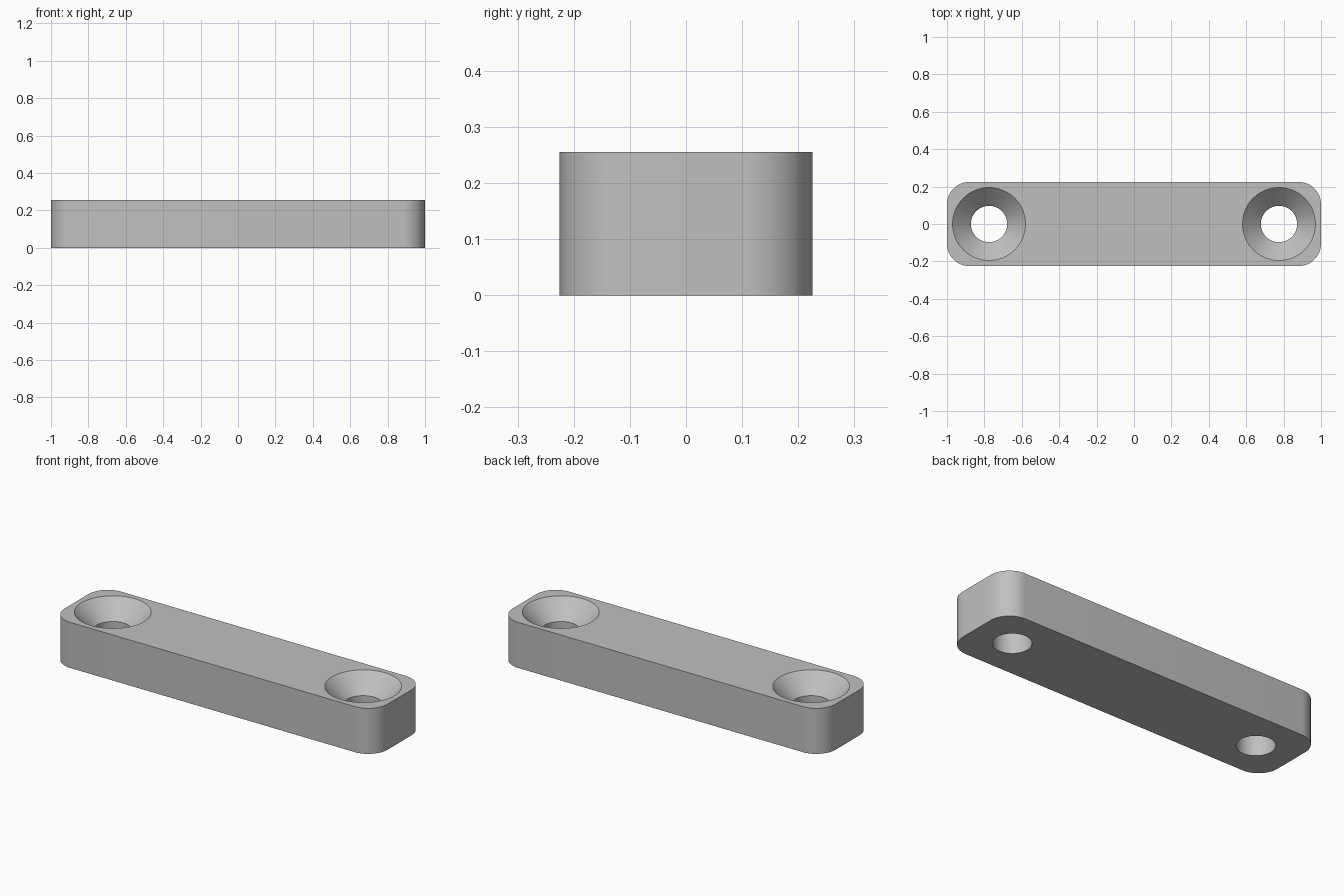
import bpy, bmesh, math

default_cube = bpy.data.objects.get("Cube")
if default_cube:
    bpy.data.objects.remove(default_cube, do_unlink=True)

HALF_X, HALF_Y, HEIGHT = 1.0, 0.225, 0.255
CORNER, HOLE_X = 0.12, 0.775
HOLE_R, SINK_R, SINK_DEPTH = 0.097, 0.195, 0.098

grey = bpy.data.materials.new("light grey")
grey.use_nodes = True
colour = (0.53, 0.53, 0.53, 1)
grey.diffuse_color = colour
grey.node_tree.nodes["Principled BSDF"].inputs["Base Color"].default_value = colour


def make_object(name, bm):
    bmesh.ops.recalc_face_normals(bm, faces=bm.faces)
    mesh = bpy.data.meshes.new(name)
    bm.to_mesh(mesh)
    bm.free()
    mesh.materials.append(grey)
    obj = bpy.data.objects.new(name, mesh)
    bpy.context.collection.objects.link(obj)
    return obj


def rounded_bar():
    """Box with its four upright edges rounded."""
    bm = bmesh.new()
    bmesh.ops.create_cube(bm, size=1)
    for v in bm.verts:
        v.co = (v.co.x * 2 * HALF_X, v.co.y * 2 * HALF_Y, (v.co.z + 0.5) * HEIGHT)
    upright = [e for e in bm.edges if abs(e.verts[0].co.z - e.verts[1].co.z) > 0.1]
    bmesh.ops.bevel(bm, geom=upright, offset=CORNER, segments=12,
                    profile=0.5, affect='EDGES')
    return make_object("mounting_bar", bm)


def countersink_cutter(name, x, segments=64):
    """Lathed screw-hole shape: straight bore opening into a cone."""
    over = 0.05
    slope = (SINK_R - HOLE_R) / SINK_DEPTH
    profile = [(HOLE_R, -over), (HOLE_R, HEIGHT - SINK_DEPTH),
               (SINK_R + slope * over, HEIGHT + over)]
    bm = bmesh.new()
    rings = []
    for r, z in profile:
        angles = [math.tau * i / segments for i in range(segments)]
        rings.append([bm.verts.new((x + r * math.cos(a), r * math.sin(a), z))
                      for a in angles])
    for low, high in zip(rings, rings[1:]):
        for i in range(segments):
            j = (i + 1) % segments
            bm.faces.new((low[i], low[j], high[j], high[i]))
    bm.faces.new(rings[0])
    bm.faces.new(rings[-1])
    return make_object(name, bm)


# Bar with a countersunk hole at each end
bar = rounded_bar()
bpy.context.view_layer.objects.active = bar
for side, x in (("left", HOLE_X), ("right", -HOLE_X)):
    cutter = countersink_cutter(side + "_hole_cutter", x)
    cutter.hide_render = True
    cut = bar.modifiers.new(side + "_hole", 'BOOLEAN')
    cut.operation = 'DIFFERENCE'
    cut.solver = 'EXACT'
    cut.object = cutter
    bpy.ops.object.modifier_apply(modifier=cut.name)
    bpy.data.objects.remove(cutter, do_unlink=True)

# Smooth rounded walls, crisp rims
bpy.ops.object.select_all(action='DESELECT')
bar.select_set(True)
bpy.ops.object.shade_smooth_by_angle(angle=math.radians(30))
